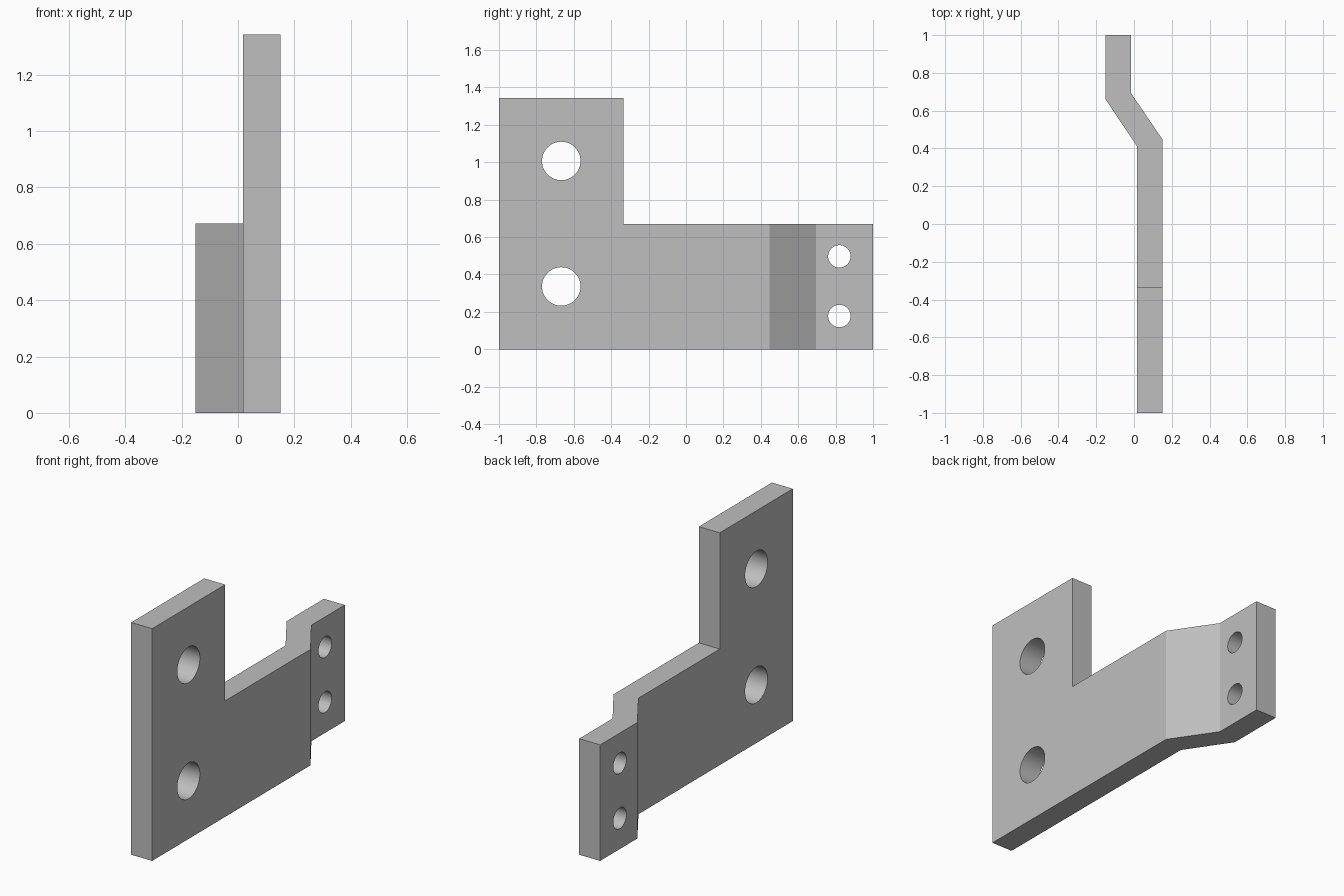
import bpy, bmesh, math

cube = bpy.data.objects.get("Cube")
if cube:
    bpy.data.objects.remove(cube, do_unlink=True)

metal = bpy.data.materials.new("grey metal")
metal.use_nodes = True
colour = (0.52, 0.52, 0.52, 1)
metal.diffuse_color = colour
metal.node_tree.nodes["Principled BSDF"].inputs["Base Color"].default_value = colour

HEIGHT, LOW = 1.343, 0.671
X, T = 0.151, 0.134      # half width, sheet thickness


def make_object(name, bm):
    bmesh.ops.recalc_face_normals(bm, faces=bm.faces)
    mesh = bpy.data.meshes.new(name)
    bm.to_mesh(mesh)
    bm.free()
    mesh.materials.append(metal)
    obj = bpy.data.objects.new(name, mesh)
    bpy.context.collection.objects.link(obj)
    return obj


def cut(target, cutter):
    """Subtract the cutter from the target, then drop the cutter."""
    cutter.hide_render = True
    mod = target.modifiers.new("cut", "BOOLEAN")
    mod.operation = "DIFFERENCE"
    mod.solver = "EXACT"
    mod.object = cutter
    bpy.context.view_layer.objects.active = target
    bpy.ops.object.modifier_apply(modifier=mod.name)
    bpy.data.objects.remove(cutter, do_unlink=True)


# Joggled sheet: plan profile extruded upwards
plan = [(X, -1), (X, 0.447), (T - X, 0.695), (T - X, 1),
        (-X, 1), (-X, 0.66), (X - T, 0.41), (X - T, -1)]
bm = bmesh.new()
base = bm.faces.new([bm.verts.new((x, y, 0)) for x, y in plan])
top = bmesh.ops.extrude_face_region(bm, geom=[base])["geom"]
bmesh.ops.translate(bm, vec=(0, 0, HEIGHT),
                    verts=[v for v in top if isinstance(v, bmesh.types.BMVert)])
bracket = make_object("bracket_plate", bm)

# Notch that leaves the tall front upright
bm = bmesh.new()
bmesh.ops.create_cube(bm, size=2)
bmesh.ops.translate(bm, verts=bm.verts, vec=(0, 1 - 0.333, 1 + LOW))
cut(bracket, make_object("notch_cutter", bm))

# Large mounting holes and small tab holes
for y, z, radius in [(-0.667, 1.007, 0.103), (-0.667, 0.336, 0.103),
                     (0.82, 0.497, 0.06), (0.82, 0.178, 0.06)]:
    bm = bmesh.new()
    bmesh.ops.create_cone(bm, cap_ends=True, segments=48, radius1=radius,
                          radius2=radius, depth=1)
    hole = make_object("hole_cutter", bm)
    hole.rotation_euler = (0, math.pi / 2, 0)
    hole.location = (0, y, z)
    bpy.context.view_layer.update()
    cut(bracket, hole)

# Smooth hole walls, sharp plate edges
bpy.ops.object.select_all(action="DESELECT")
bracket.select_set(True)
bpy.context.view_layer.objects.active = bracket
bpy.ops.object.shade_smooth_by_angle(angle=math.radians(25))
